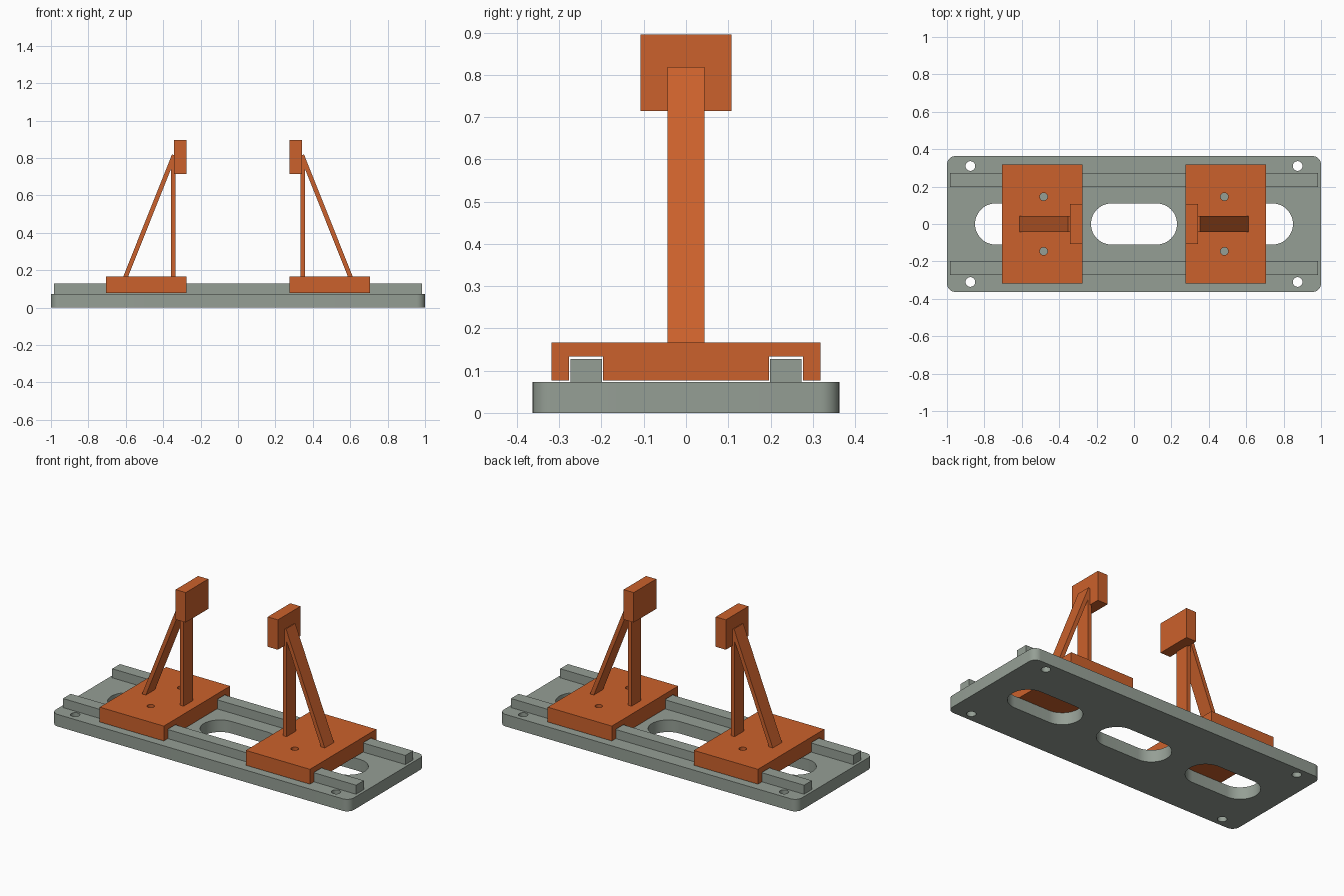
import bpy, bmesh
from math import sin, cos, pi, radians

if "Cube" in bpy.data.objects:
    bpy.data.objects.remove(bpy.data.objects["Cube"])


def material(name, rgb):
    m = bpy.data.materials.new(name)
    m.diffuse_color = (*rgb, 1)
    m.use_nodes = True
    m.node_tree.nodes["Principled BSDF"].inputs["Base Color"].default_value = m.diffuse_color
    return m


GREY = material("grey_green", (0.30, 0.345, 0.30))
ORANGE = material("orange", (0.60, 0.12, 0.025))


def prism(name, outline, axis, lo, hi, mat=None):
    """Extrude a 2D outline along an axis; outline holds the other two axes in order."""
    bm = bmesh.new()

    def place(p, d):
        co = list(p)
        co.insert("xyz".index(axis), d)
        return bm.verts.new(co)

    face = bm.faces.new([place(p, lo) for p in outline])
    out = bmesh.ops.extrude_face_region(bm, geom=[face])
    offset = [0, 0, 0]
    offset["xyz".index(axis)] = hi - lo
    bmesh.ops.translate(bm, vec=offset,
                        verts=[v for v in out["geom"] if isinstance(v, bmesh.types.BMVert)])
    bmesh.ops.recalc_face_normals(bm, faces=bm.faces)
    mesh = bpy.data.meshes.new(name)
    bm.to_mesh(mesh)
    bm.free()
    obj = bpy.data.objects.new(name, mesh)
    bpy.context.collection.objects.link(obj)
    if mat:
        mesh.materials.append(mat)
    return obj


def rounded(cx, cy, hx, hy, r, n=8):
    """Rounded rectangle outline; also gives slots and circles."""
    pts = []
    for q, (sx, sy) in enumerate([(1, 1), (-1, 1), (-1, -1), (1, -1)]):
        for i in range(n + 1):
            a = (q + i / n) * pi / 2
            p = (cx + sx * (hx - r) + r * cos(a), cy + sy * (hy - r) + r * sin(a))
            if not any(abs(p[0] - o[0]) + abs(p[1] - o[1]) < 1e-5 for o in pts):
                pts.append(p)
    return pts


def box(name, x, y, z, mat):
    x0, x1 = sorted(x)
    return prism(name, [(x0, y[0]), (x1, y[0]), (x1, y[1]), (x0, y[1])], "z", *z, mat)


def cut(obj, outlines):
    """Cut vertical through-holes."""
    bpy.context.view_layer.objects.active = obj
    for o in outlines:
        cutter = prism("cutter", o, "z", -0.5, 0.5)
        cutter.hide_render = True
        mod = obj.modifiers.new("hole", "BOOLEAN")
        mod.operation, mod.solver, mod.object = "DIFFERENCE", "EXACT", cutter
        bpy.ops.object.modifier_apply(modifier=mod.name)
        bpy.data.objects.remove(cutter)
    bpy.ops.object.select_all(action="DESELECT")
    obj.select_set(True)
    bpy.ops.object.shade_smooth_by_angle(angle=radians(30))


# Base plate with three slots and four bolt holes
base = prism("base_plate", rounded(0, 0, 1, 0.363, 0.045), "z", 0, 0.073, GREY)
slots = [rounded(x, 0, 0.23, 0.11, 0.11, 12) for x in (-0.62, 0, 0.62)]
bolts = [rounded(sx * 0.875, sy * 0.31, 0.026, 0.026, 0.026, 6)
         for sx in (-1, 1) for sy in (-1, 1)]
cut(base, slots + bolts)

# Guide rails
for side, s in (("front", -1), ("back", 1)):
    box(side + "_rail", (-0.983, 0.983), sorted((s * 0.199, s * 0.273)), (0.073, 0.128), GREY)

# Carriage cross-section (y, z) with a groove over each rail
half = [(0.197, 0.077), (0.197, 0.133), (0.277, 0.133), (0.277, 0.077), (0.318, 0.077), (0.318, 0.167)]
section = half + [(-y, z) for y, z in reversed(half)]

# Strut side profile (x, z), its foot sunk into the carriage
strut = [(0.617, 0.157), (0.353, 0.819), (0.331, 0.810), (0.591, 0.157)]

# Two mirrored sliding carriages, each with post, brace and jaw
for side, s in (("left", -1), ("right", 1)):
    carriage = prism(side + "_carriage", section, "x", s * 0.275, s * 0.705, ORANGE)
    cut(carriage, [rounded(s * 0.483, y, 0.021, 0.021, 0.021, 6) for y in (-0.146, 0.146)])
    box(side + "_post", (s * 0.334, s * 0.357), (-0.044, 0.044), (0.157, 0.80), ORANGE)
    prism(side + "_brace", [(s * x, z) for x, z in strut], "y", -0.044, 0.044, ORANGE)
    box(side + "_jaw", (s * 0.275, s * 0.343), (-0.108, 0.108), (0.715, 0.896), ORANGE)
